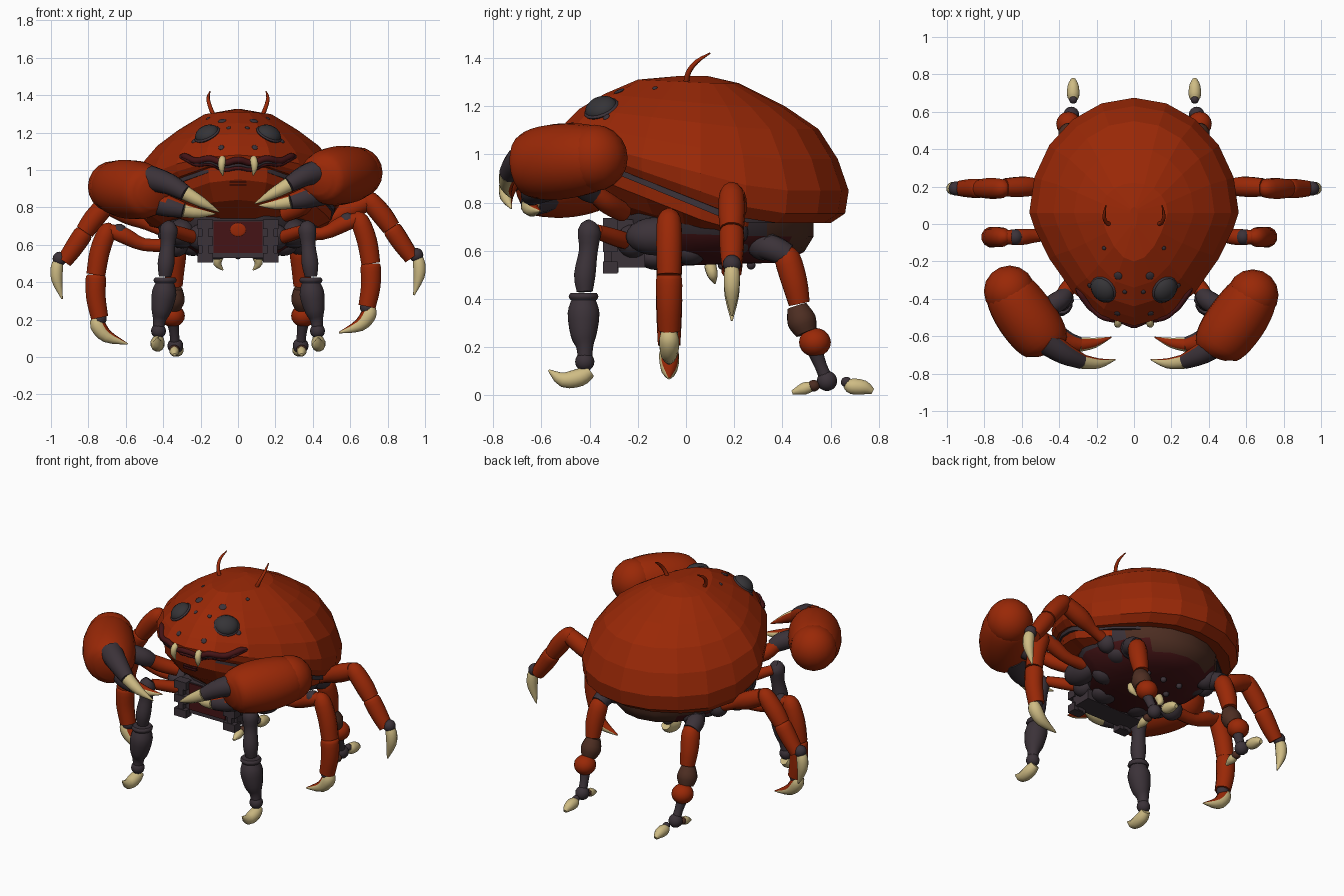
import bpy
import bmesh
import math
from mathutils import Matrix, Vector
from mathutils.bvhtree import BVHTree

cube = bpy.data.objects.get("Cube")
if cube:
    bpy.data.objects.remove(cube, do_unlink=True)


def material(name, colour):
    m = bpy.data.materials.new(name)
    m.use_nodes = True
    m.diffuse_color = (*colour, 1)
    m.node_tree.nodes["Principled BSDF"].inputs["Base Color"].default_value = (*colour, 1)
    return m


RED = material("shell red", (0.32, 0.021, 0.002))
DARK = material("dark joint", (0.044, 0.032, 0.04))
CREAM = material("cream claw", (0.62, 0.5, 0.23))
MAROON = material("maroon", (0.06, 0.007, 0.008))
BROWN = material("brown underside", (0.075, 0.027, 0.016))
EYE = material("eye grey", (0.036, 0.034, 0.038))


def finish(name, bm, mats, smooth=True, rule=None):
    bmesh.ops.recalc_face_normals(bm, faces=bm.faces)
    bm.normal_update()
    for f in bm.faces:
        f.smooth = smooth
        if rule:
            f.material_index = int(rule(f))
    mesh = bpy.data.meshes.new(name)
    bm.to_mesh(mesh)
    bm.free()
    for m in mats:
        mesh.materials.append(m)
    if smooth:
        mesh.set_sharp_from_angle(angle=math.radians(50))
    obj = bpy.data.objects.new(name, mesh)
    bpy.context.collection.objects.link(obj)
    return obj


def loft(name, rings, mats, smooth=True, rule=None):
    bm = bmesh.new()
    rows = [[bm.verts.new(p) for p in ring] for ring in rings]
    n = len(rows[0])
    for a, b in zip(rows, rows[1:]):
        for i in range(n):
            j = (i + 1) % n
            bm.faces.new((a[i], a[j], b[j], b[i]))
    bm.faces.new(rows[0])
    bm.faces.new(rows[-1])
    return finish(name, bm, mats, smooth, rule)


def curved(pts, steps=3):
    """Points of (x, y, z, radius) on a smooth curve through the given ones."""
    out = []
    for i in range(len(pts) - 1):
        b, c = pts[i], pts[i + 1]
        a, d = pts[max(i - 1, 0)], pts[min(i + 2, len(pts) - 1)]
        for k in range(steps):
            t = k / steps
            out.append(b + ((c - a) * t + (a * 2 - b * 5 + c * 4 - d) * t ** 2
                            + (b * 3 - a - c * 3 + d) * t ** 3) / 2)
    return out + [pts[-1]]


def tube(name, pts, radii, mats, sides=12, rule=None):
    path = curved([Vector((*p, r)) for p, r in zip(pts, radii)])
    pts, radii = [p.to_3d() for p in path], [max(p.w, .002) for p in path]
    ref = (pts[-1] - pts[0]).orthogonal()
    rings = []
    for i, (p, r) in enumerate(zip(pts, radii)):
        t = (pts[min(i + 1, len(pts) - 1)] - pts[max(i - 1, 0)]).normalized()
        u = (ref - t * ref.dot(t)).normalized()
        v = t.cross(u)
        angles = [math.tau * k / sides for k in range(sides)]
        rings.append([p + (u * math.cos(a) + v * math.sin(a)) * r for a in angles])
    return loft(name, rings, mats, True, rule)


def ball(name, at, size, mat, facing=None):
    size = Vector((size,) * 3) if isinstance(size, float) else Vector(size)
    turn = Vector(facing).to_track_quat('Z', 'Y').to_matrix().to_4x4() if facing else Matrix()
    bm = bmesh.new()
    bmesh.ops.create_uvsphere(bm, u_segments=16, v_segments=10, radius=1,
                              matrix=Matrix.Translation(at) @ turn @ Matrix.Diagonal((*size, 1)))
    return finish(name, bm, [mat])


def box(name, at, size, mat):
    bm = bmesh.new()
    bmesh.ops.create_cube(bm, size=1, matrix=Matrix.Translation(at) @ Matrix.Diagonal((*size, 1)))
    return finish(name, bm, [mat], False)


def outline(front, back, half, z_front, z_back, n=20):
    """Egg-shaped ring, pointed at the front and lower at the back."""
    mid, ring = 0.06, []
    for i in range(n):
        a = math.tau * i / n
        c = math.cos(a)
        y = mid - (mid - front) * c ** 1.7 if c > 0 else mid - (back - mid) * c
        t = min(1, max(0, (y - front) / (back - front)) / .72)
        ring.append((half * math.sin(a), y, z_front + (z_back - z_front) * t))
    return ring


# Upper shell, with a brown underside
shell_rings = [(-.50, .50, .46, 1.03, .735), (-.53, .60, .525, 1.035, .715), (-.54, .66, .555, 1.055, .755),
               (-.545, .675, .56, 1.08, .85), (-.50, .63, .52, 1.13, .98), (-.44, .55, .43, 1.19, 1.105),
               (-.34, .41, .32, 1.25, 1.20), (-.20, .22, .18, 1.31, 1.295), (-.03, .09, .02, 1.325, 1.325)]
shell = loft("upper_shell", [outline(*r) for r in shell_rings], [RED, BROWN], False,
             lambda f: len(f.verts) > 4 and f.normal.z < 0)

# Thin dark seam, lower jaw and belly
loft("shell_seam", [outline(*r) for r in [(-.50, .48, .515, 1.03, .76), (-.50, .48, .517, 1.005, .715)]], [DARK])
jaw = loft("lower_jaw", [outline(*r) for r in [(-.505, .40, .505, 1.04, .76), (-.50, .38, .495, .95, .70),
                                               (-.43, .30, .42, .84, .68), (-.30, .22, .30, .74, .67)]], [RED], False)
loft("belly", [outline(*r) for r in [(-.30, .53, .44, .76, .73), (-.30, .53, .42, .68, .66),
                                     (-.26, .49, .34, .60, .595), (-.18, .40, .22, .53, .55)]],
     [DARK, MAROON, BROWN], True,
     lambda f: 1 if f.normal.z < -.65 else 0 if f.calc_center_median().y < .32 else 2)
for x in (-.12, 0, .12):
    for y in (.15, .27):
        ball("belly_stud", (x, y, .54), .018, DARK)

# Front chest panel
box("chest_block", (0, -.24, .63), (.42, .14, .20), DARK)
box("chest_panel", (0, -.313, .64), (.26, .008, .17), MAROON)
ball("chest_spot", (0, -.317, .68), (.042, .036, .005), RED, (0, -1, 0))

face_trees = [BVHTree.FromPolygons([v.co for v in o.data.vertices], [list(p.vertices) for p in o.data.polygons])
              for o in (shell, jaw)]


def on_face(x, z):
    """Foremost point and normal of the shell or jaw at this x and z."""
    hits = [tree.ray_cast(Vector((x, -2, z)), Vector((0, 1, 0))) for tree in face_trees]
    return min((h for h in hits if h[0]), key=lambda h: h[0].y)[:2]


# Mouth: two wavy lips around a dark gap, lying on the face
for name, drop, r in (("upper_lip", 0, .018), ("mouth_gap", -.026, .011), ("lower_lip", -.044, .011)):
    path = []
    for i in range(25):
        x = -.31 + .62 * i / 24
        z = 1.045 + .25 * x * x + .009 * math.cos(x * 42) + drop * (1 - abs(x) / .4)
        path.append((x, on_face(x, z)[0].y, z))
    tube(name, path, [.004] + [r] * 23 + [.004], [DARK if "gap" in name else MAROON], 8)
for z in (.92, .935):
    box("chin_slit", (0, -.492, z), (.09, .02, .006), MAROON)

# Per-leg parts: name, material, path, radii
front_leg = [
    ("front_leg_thigh", RED, [(.17, -.19, .62), (.27, -.28, .65), (.36, -.37, .68)], [.03, .036, .03]),
    ("front_leg_shin", DARK, [(.36, -.385, .71), (.37, -.40, .68), (.375, -.405, .60), (.385, -.42, .50), (.39, -.42, .43)],
     [.03, .05, .04, .046, .034]),
    ("front_leg_collar", DARK, [(.39, -.425, .425), (.39, -.425, .41), (.39, -.425, .395)], [.056, .064, .056]),
    ("front_leg_calf", DARK, [(.39, -.425, .40), (.395, -.425, .34), (.41, -.425, .25), (.42, -.42, .20), (.425, -.42, .14)],
     [.05, .068, .055, .036, .03]),
    ("front_leg_claw", CREAM, [(.425, -.40, .10), (.43, -.44, .075), (.43, -.51, .065), (.43, -.57, .105)],
     [.028, .038, .032, .004])]
middle_leg = [
    ("middle_leg_thigh", RED, [(.28, -.05, .66), (.45, -.06, .66), (.56, -.07, .71), (.65, -.07, .74)],
     [.04, .035, .045, .035]),
    ("middle_leg_shin", RED, [(.62, -.07, .76), (.65, -.07, .73), (.69, -.07, .62), (.71, -.07, .50)],
     [.02, .05, .055, .052]),
    ("middle_leg_calf", RED, [(.71, -.07, .50), (.71, -.07, .48), (.71, -.07, .38), (.69, -.07, .27)],
     [.045, .056, .054, .048]),
    ("middle_leg_claw", CREAM, [(.70, -.07, .27), (.70, -.07, .23), (.65, -.07, .17), (.54, -.07, .13)],
     [.03, .042, .035, .004])]
side_leg = [
    ("side_leg_thigh", RED, [(.36, .2, .68), (.48, .2, .73), (.58, .2, .78), (.69, .195, .83)],
     [.035, .035, .055, .05]),
    ("side_leg_shin", RED, [(.67, .19, .86), (.70, .19, .84), (.77, .19, .76), (.82, .19, .69)],
     [.02, .05, .056, .05]),
    ("side_leg_calf", RED, [(.82, .19, .69), (.83, .19, .675), (.88, .19, .60), (.93, .19, .53)],
     [.04, .052, .05, .042]),
    ("side_leg_claw", CREAM, [(.955, .19, .54), (.968, .19, .50), (.968, .19, .43), (.94, .19, .33)],
     [.025, .034, .03, .004])]
rear_leg = [
    ("rear_leg_hip", DARK, [(.28, .3, .62), (.32, .36, .61), (.33, .42, .58)], [.05, .055, .05]),
    ("rear_leg_thigh", RED, [(.33, .40, .60), (.33, .42, .57), (.34, .45, .47), (.34, .47, .38)],
     [.03, .055, .055, .045]),
    ("rear_leg_knee", BROWN, [(.34, .46, .37), (.345, .48, .31), (.35, .50, .26)], [.042, .062, .045]),
    ("rear_leg_shin", DARK, [(.35, .53, .20), (.34, .56, .12), (.335, .59, .05)], [.035, .026, .03]),
    ("rear_leg_back_toe", CREAM, [(.325, .665, .05), (.325, .69, .038), (.325, .74, .032), (.325, .775, .016)],
     [.022, .034, .03, .012]),
    ("rear_leg_front_toe", CREAM, [(.34, .53, .04), (.34, .49, .028), (.34, .44, .012)], [.018, .026, .008])]
legs = [(front_leg, (0, 0, 0)), (middle_leg, (.05, 0, -.06)), (side_leg, (0, 0, -.02)), (rear_leg, (0, 0, 0))]
joints = [(front_leg, (.20, -.22, .64), .07), (front_leg, (.425, -.42, .14), .04),
          (middle_leg, (.28, -.05, .66), .065), (middle_leg, (.69, -.07, .265), .038),
          (middle_leg, (.585, -.07, .73), .042),
          (side_leg, (.37, .2, .68), .06), (side_leg, (.953, .19, .545), .038),
          (rear_leg, (.28, .32, .63), .07), (rear_leg, (.335, .585, .06), .042), (rear_leg, (.325, .665, .055), .022)]

for s, side in ((1, "left"), (-1, "right")):
    def place(p, shift=(0, 0, 0)):
        k = 1 if s < 0 else 0
        return Vector((s * (p[0] + k * shift[0]), p[1] + k * shift[1], p[2] + k * shift[2]))

    # Legs, dark joints and rear ankle; the middle claw is red inside
    for parts, shift in legs:
        for name, mat, pts, radii in parts:
            inner = name == "middle_leg_claw"
            tube(f"{side}_{name}", [place(p, shift) for p in pts], radii, [mat, RED], 12,
                 lambda f: inner and s * f.normal.x < -.4 and f.normal.z > 0)
        for owner, at, r in joints:
            if owner is parts:
                ball(f"{side}_leg_joint", place(at, shift), r, DARK)
    ball(f"{side}_rear_ankle", place((.35, .535, .22)), (.066, .066, .06), RED)
    ball(f"{side}_toe_cuff", place((.34, .53, .04)), (.028, .026, .024), BROWN)

    # Big claw: arm, palm, bulb and two pincers
    low = (.03, .02, -.075)
    tube(f"{side}_claw_arm", [place(p) for p in [(.25, -.26, .76), (.34, -.33, .80), (.39, -.39, .85)]],
         [.04, .045, .035], [RED])
    tube(f"{side}_claw_wrist", [place(p) for p in [(.36, -.37, .83), (.40, -.41, .86), (.50, -.47, .90)]],
         [.04, .055, .05], [DARK])
    tube(f"{side}_claw_palm", [place(p, low) for p in [(.65, -.33, .99), (.64, -.37, .985), (.58, -.47, .975),
                               (.50, -.58, .965), (.44, -.66, .955), (.42, -.70, .95)]],
         [.08, .132, .155, .155, .13, .08], [RED], 20)
    ball(f"{side}_claw_bulb", place((.635, -.38, .985), low), .138, RED)
    pincers = [("upper", [(.46, -.63, 1.0), (.36, -.695, .97), (.27, -.735, .92), (.18, -.745, .87), (.09, -.725, .82)],
                lambda f: f.normal.y > .5),
               ("lower", [(.46, -.56, .88), (.36, -.625, .85), (.28, -.645, .83), (.20, -.635, .815), (.11, -.605, .81)],
                lambda f: f.normal.z > .5)]
    for name, path, reddened in pincers:
        pts = [place(p, (.01, 0, -.045)) for p in path]
        for part, span, radii, mat in (("", slice(0, 3), [.07, .058, .042], DARK),
                                       ("_tip", slice(2, 5), [.04, .028, .003], CREAM)):
            tube(f"{side}_{name}_pincer{part}", pts[span], radii, [mat, RED], 12, reddened)

    # Domed eyes and face spots
    at, normal = on_face(s * .165, 1.19)
    ball(f"{side}_eye", at, (.072, .066, .045), EYE, normal)
    ball(f"{side}_eye_rim", at, (.078, .073, .018), DARK, normal)
    for x, z, r in [(.05, 1.225, .012), (.085, 1.262, .022), (.09, 1.12, .016), (.16, 1.275, .011), (.235, 1.155, .015)]:
        at, normal = on_face(s * x, z)
        ball(f"{side}_face_spot", at, (r, r, .006), DARK, normal)

    # Antenna, tooth, chest bracket and small fang
    tube(f"{side}_antenna", [place(p) for p in [(.13, 0, 1.29), (.15, .01, 1.34), (.16, .045, 1.385), (.15, .10, 1.42)]],
         [.012, .011, .009, .003], [RED], 8)
    tube(f"{side}_tooth", [place(p) for p in [(.08, -.49, 1.065), (.085, -.53, 1.05), (.088, -.535, 1.01), (.08, -.525, .97)]],
         [.015, .02, .017, .003], [CREAM], 10)
    box(f"{side}_chest_bracket", place((.175, -.31, .62)), (.035, .06, .22), DARK)
    for z in (.53, .62, .71):
        box(f"{side}_bracket_clasp", place((.175, -.315, z)), (.085, .06, .05), DARK)
    tube(f"{side}_small_fang", [place(p) for p in [(.10, .10, .54), (.11, .11, .50), (.08, .12, .465)]],
         [.025, .022, .004], [CREAM], 10)

    # Dark lobes around the leg roots
    for at, size in [((.30, -.12, .66), (.08, .13, .08)), ((.12, -.12, .57), (.08, .08, .05)),
                     ((.24, .02, .60), (.08, .07, .06)), ((.28, .2, .64), (.08, .08, .06))]:
        ball(f"{side}_root_lobe", place(at), size, DARK)
